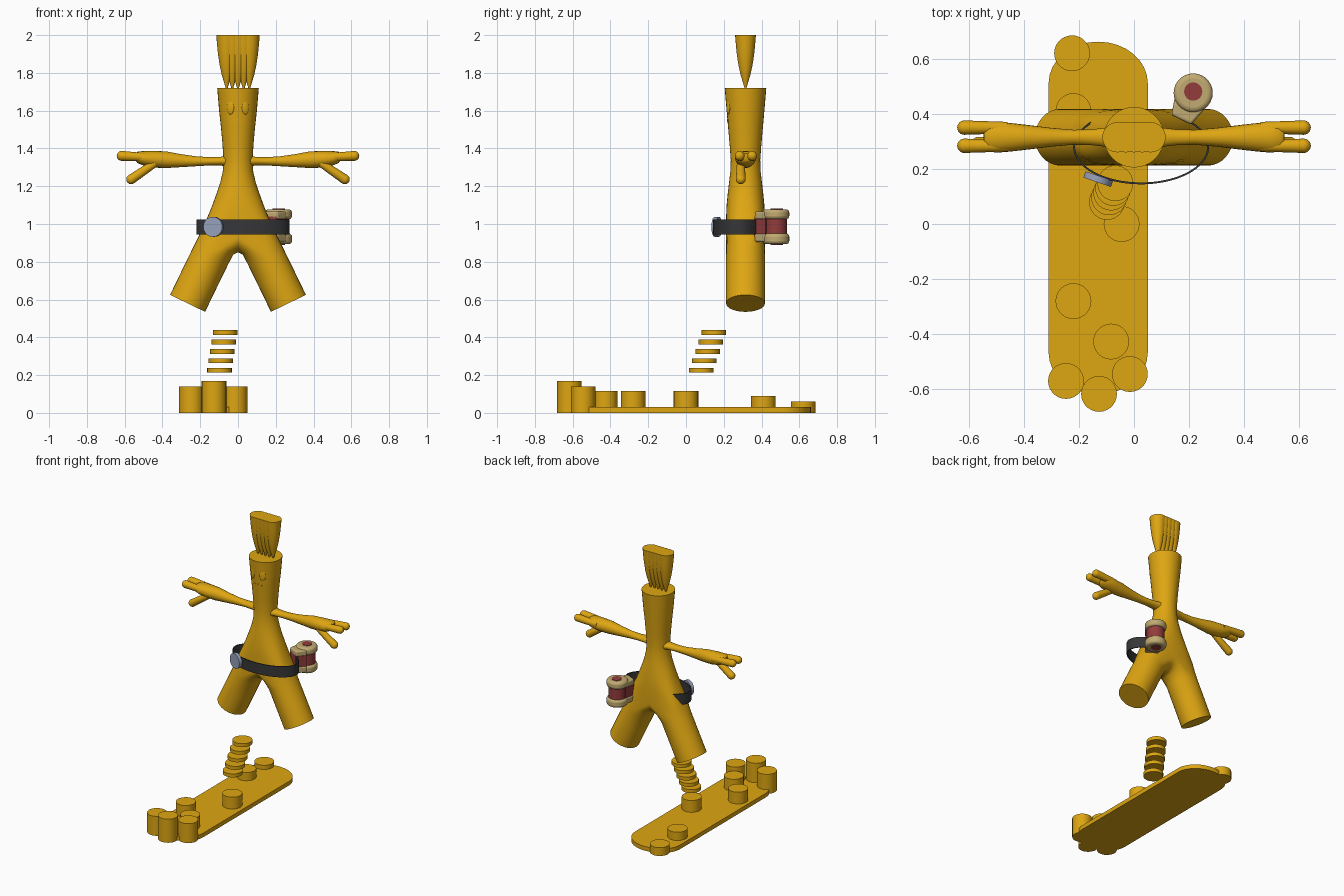
import bpy, bmesh, math
from math import sin, cos, pi, radians
from mathutils import Vector, Matrix

if "Cube" in bpy.data.objects:
    bpy.data.objects.remove(bpy.data.objects["Cube"], do_unlink=True)


def material(name, rgb):
    m = bpy.data.materials.new(name)
    m.use_nodes = True
    m.diffuse_color = (*rgb, 1)
    m.node_tree.nodes["Principled BSDF"].inputs["Base Color"].default_value = (*rgb, 1)
    return m


gold = material("gold", (0.73, 0.38, 0.006))
charcoal = material("charcoal", (0.038, 0.038, 0.04))
steel = material("blue_steel", (0.30, 0.35, 0.48))
tan = material("tan", (0.54, 0.41, 0.17))
red = material("dark_red", (0.29, 0.045, 0.045))


def finish(name, bm, mat, angle=35):
    bmesh.ops.recalc_face_normals(bm, faces=bm.faces)
    me = bpy.data.meshes.new(name)
    bm.to_mesh(me)
    bm.free()
    for p in me.polygons:
        p.use_smooth = True
    me.set_sharp_from_angle(angle=radians(angle))
    me.materials.append(mat)
    ob = bpy.data.objects.new(name, me)
    bpy.context.collection.objects.link(ob)
    return ob


def bridge(bm, a, b, closed=True):
    n = len(a)
    for i in range(n if closed else n - 1):
        j = (i + 1) % n
        bm.faces.new((a[i], a[j], b[j], b[i]))


def loft(name, rings, mat, angle=35):
    bm = bmesh.new()
    loops = [[bm.verts.new(p) for p in r] for r in rings]
    for a, b in zip(loops, loops[1:]):
        bridge(bm, a, b)
    bm.faces.new(loops[0])
    bm.faces.new(loops[-1])
    return finish(name, bm, mat, angle)


def circle(x, y, r, n=28, ry=None):
    return [(x + r * cos(2 * pi * i / n), y + (ry or r) * sin(2 * pi * i / n)) for i in range(n)]


def prism(name, outline, z0, z1, mat, bevel=0):
    ob = loft(name, [[(x, y, z) for x, y in outline] for z in (z0, z1)], mat)
    if bevel:
        b = ob.modifiers.new("rounding", 'BEVEL')
        b.width, b.segments = bevel, 4
    return ob


def tube(name, rows, mat, n=20):
    # rows: centre x, centre z, height radius, depth radius; path lies in the x-z plane
    direction = Vector((rows[-1][0] - rows[0][0], 0, rows[-1][1] - rows[0][1])).normalized()
    side = Vector((0, 1, 0))
    up = direction.cross(side)
    return lambda y: loft(name, [[Vector((x, y, z)) + up * rz * cos(2 * pi * i / n)
                                  + side * ry * sin(2 * pi * i / n) for i in range(n)]
                                 for x, z, rz, ry in rows], mat, 50)


def finger(name, p, q, r, y, mat):
    # straight digit with a rounded tip
    p, q = Vector(p), Vector(q)
    end = q - (q - p).normalized() * r
    rows = [(*p, r * 0.8, r * 0.8)]
    for k in range(7):
        a = k / 6 * 1.5
        c = end + (q - end) * sin(a)
        rows.append((*c, r * cos(a), r * cos(a)))
    tube(name, rows, mat)(y)


# Board with rounded ends
bx, by = -0.13, 0.022
outline = [(bx + 0.18 * cos(a), by + 0.49 * (1 if k < 17 else -1) + 0.15 * sin(a))
           for k, a in enumerate([pi * i / 16 for i in range(17)] + [pi + pi * i / 16 for i in range(17)])]
prism("board", outline, 0, 0.03, gold)

# Pegs on the board
pegs = [(-.225, .62, .06), (-.22, .41, .09), (-.045, 0, .115), (-.22, -.28, .115),
        (-.083, -.427, .115), (-.247, -.57, .14), (-.015, -.545, .14), (-.127, -.617, .17)]
for x, y, top in pegs:
    prism("board_peg", circle(x, y, 0.065), 0, top, gold)

# Floating stack of discs
for k in range(5):
    z = 0.213 + 0.05 * k
    prism("stack_disc", circle(-0.098 + 0.0075 * k, 0.08 + 0.017 * k, 0.065), z, z + 0.025, gold)

# Body: half loft from head to crotch, splitting into one leg, then mirrored
Y, M = 0.315, 16
arc = [pi * i / M - pi / 2 for i in range(M + 1)]
inner = [pi / 2 + pi * i / M for i in range(1, M)]


def power(v, p):
    return math.copysign(abs(v) ** p, v) if abs(v) > 1e-6 else 0.0


def half_ring(a, d, p, z, rise=0):
    return [Vector((a * power(cos(t), p), Y + d * power(sin(t), p), z + rise * cos(t))) for t in arc]


def leg_ring(x, z, r=0.103):
    return [Vector((x + r * cos(t) * 0.9, Y + r * sin(t), z + r * cos(t) * 0.437)) for t in arc + inner]


torso = [(1.72, .11, .11, 1), (1.6, .1, .1, 1), (1.5, .089, .091, 1), (1.42, .082, .084, 1),
         (1.34, .077, .078, 1), (1.28, .08, .08, 1), (1.22, .094, .087, 1), (1.16, .114, .094, .95),
         (1.1, .136, .1, .85), (1.05, .156, .102, .75), (1.0, .178, .103, .67)]
split = half_ring(.197, .103, .6, .93, .03) + [Vector((0, Y + .103 * sin(t), .93 + .08 * cos(t))) for t in inner]
thigh = leg_ring(.143, .835)
blend = [(a + b) / 2 + Vector((0, 0, .018 * max(0, -cos(t)))) for a, b, t in zip(split, thigh, arc + inner)]

bm = bmesh.new()
upper = [[bm.verts.new(p) for p in half_ring(a, d, p, z)] for z, a, d, p in torso]
lower = [[bm.verts.new(p) for p in ring] for ring in (split, blend, thigh, leg_ring(.205, .708), leg_ring(.267, .58))]
for a, b in zip(upper, upper[1:]):
    bridge(bm, a, b, False)
bridge(bm, upper[-1], lower[0][:M + 1], False)
for a, b in zip(lower, lower[1:]):
    bridge(bm, a, b)
bm.faces.new(upper[0])
bm.faces.new(lower[-1])
copy = bmesh.ops.duplicate(bm, geom=bm.verts[:] + bm.edges[:] + bm.faces[:])["geom"]
for v in copy:
    if isinstance(v, bmesh.types.BMVert):
        v.co.x *= -1
bmesh.ops.remove_doubles(bm, verts=bm.verts, dist=0.0005)
finish("body", bm, gold, 60)

# Hair strands
for k in range(-2, 3):
    profile = [(1.715, .004), (1.75, .014), (1.79, .026), (1.84, .037), (1.9, .046), (1.95, .051), (2.0, .055)]
    loft("hair_strand", [[(x, y, z) for x, y in circle(0.03 * k, Y, r, 24)] for z, r in profile], gold)

# Arms and hands
arm = [(.04, 1.333, .034, .045), (.09, 1.333, .023, .036), (.15, 1.332, .022, .029), (.22, 1.332, .026, .027),
       (.3, 1.335, .034, .034), (.38, 1.34, .044, .044), (.45, 1.343, .044, .052),
       (.5, 1.348, .038, .056), (.53, 1.353, .031, .05), (.545, 1.356, .018, .035)]
for s, side in ((1, "left"), (-1, "right")):
    tube(side + "_arm", [(s * x, z, h, d) for x, z, h, d in arm], gold)(Y)
    for y in (0.284, 0.35):
        finger(side + "_finger", (s * .46, 1.352), (s * .642, 1.362), .026, y, gold)
    finger(side + "_thumb", (s * .44, 1.322), (s * .587, 1.222), .026, .29, gold)

# Face: raised oval eyes and a thin wavy mouth
for s in (1, -1):
    bm = bmesh.new()
    bmesh.ops.create_uvsphere(bm, u_segments=24, v_segments=12, radius=1)
    bmesh.ops.transform(bm, verts=bm.verts, matrix=Matrix.Translation((s * .04, .224, 1.618))
                        @ Matrix.Rotation(s * 0.4, 4, 'Z') @ Matrix.Diagonal((.02, .007, .038, 1)))
    finish("eye", bm, gold)
bm = bmesh.new()
edges = []
for k in range(25):
    x = -0.036 + 0.003 * k
    y = Y - math.sqrt(.0955 ** 2 - x * x)
    z = 1.55 + 0.004 * cos(x * 260) - 3 * x * x
    edges.append([bm.verts.new((x, y + dy, z + dz)) for dy, dz in ((.006, -.002), (-.003, -.002), (-.003, .002), (.006, .002))])
for a, b in zip(edges, edges[1:]):
    bridge(bm, a, b)
finish("mouth", bm, gold)

# Open belt, running round the front of the hips
bm = bmesh.new()
loops = []
for k in range(49):
    t = radians(137 + 265 * k / 48)
    loops.append([bm.verts.new((.026 + (.247 + d) * cos(t), .28 + (.136 + d) * sin(t), z))
                  for d, z in ((0, .945), (0, 1.023), (-.007, 1.023), (-.007, .945))])
for a, b in zip(loops, loops[1:]):
    bridge(bm, a, b)
bm.faces.new(loops[0])
bm.faces.new(loops[-1])
finish("belt", bm, charcoal)

# Round buckle
bm = bmesh.new()
bmesh.ops.create_cone(bm, cap_ends=True, segments=32, radius1=.053, radius2=.053, depth=.024)
bmesh.ops.transform(bm, verts=bm.verts, matrix=Matrix.Translation((-.13, .163, .985))
                    @ Matrix.Rotation(-0.33, 4, 'Z') @ Matrix.Rotation(pi / 2, 4, 'X'))
finish("buckle", bm, steel)

# Hip canister with rounded end caps and a red centre
cx, cy = .215, .476
prism("canister_core", circle(cx, cy, .058), .93, 1.04, red)
for z0, z1, spot in ((1.025, 1.078, 1.078), (.893, .95, .893)):
    prism("canister_cap", circle(cx, cy, .071), z0, z1, tan, .018)
    prism("canister_spot", circle(cx, cy + .005, .033), spot - .003, spot + .003, red)

# Tapered holder joining the canister to the belt
along, across = Vector((.43, .9)), Vector((.9, -.43))


def wedge(grow):
    near, far = Vector((.172, .378)), Vector((.204, .445))
    return [near - across * (.04 + grow), near + across * (.04 + grow),
            far + across * (.06 + grow), far - across * (.06 + grow)]


prism("holder_core", wedge(-.005), .93, 1.04, red)
prism("holder_top", wedge(0), 1.025, 1.066, tan, .01)
prism("holder_bottom", wedge(0), .905, .95, tan, .01)
